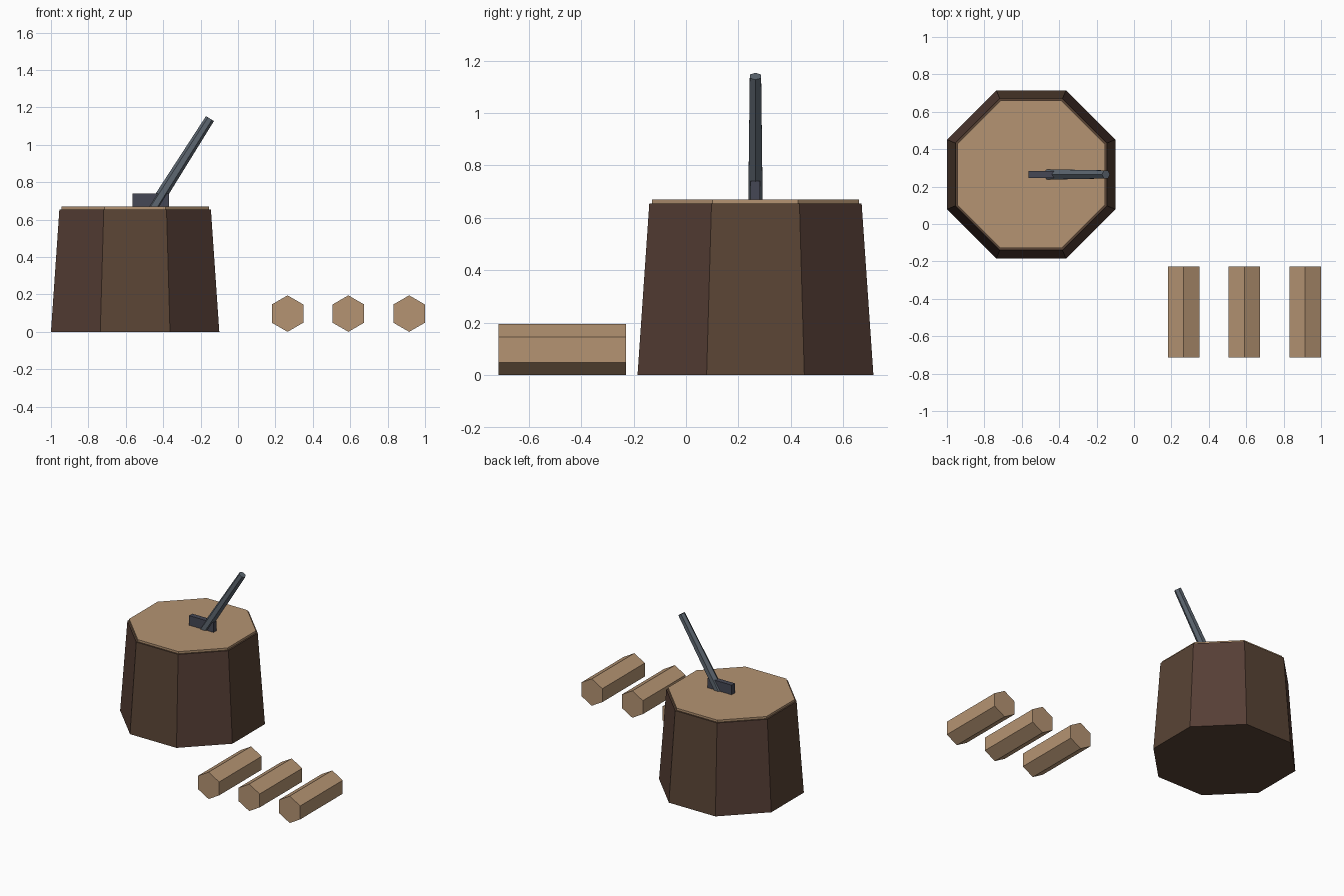
import bpy
import bmesh
from math import radians, cos
from mathutils import Matrix, Vector

cube = bpy.data.objects.get("Cube")
if cube:
    bpy.data.objects.remove(cube, do_unlink=True)


def material(name, rgb):
    mat = bpy.data.materials.new(name)
    mat.use_nodes = True
    mat.diffuse_color = (*rgb, 1)
    mat.node_tree.nodes["Principled BSDF"].inputs["Base Color"].default_value = (*rgb, 1)
    return mat


bark = material("brown bark", (0.10, 0.057, 0.035))
red_bark = material("reddish bark", (0.092, 0.048, 0.036))
cut_wood = material("cut wood", (0.46, 0.295, 0.17))
handle_grey = material("handle grey", (0.11, 0.135, 0.165))
head_grey = material("dark head grey", (0.06, 0.064, 0.09))


def finish(name, bm, *mats):
    mesh = bpy.data.meshes.new(name)
    bm.to_mesh(mesh)
    bm.free()
    for mat in mats:
        mesh.materials.append(mat)
    obj = bpy.data.objects.new(name, mesh)
    bpy.context.collection.objects.link(obj)
    return obj


def prism(name, sides, r_start, r_end, start, end, turn, *mats):
    """Tapered prism between two points, turned about its own axis."""
    start, end = Vector(start), Vector(end)
    axis = end - start
    place = (Matrix.Translation((start + end) / 2)
             @ Vector((0, 0, 1)).rotation_difference(axis).to_matrix().to_4x4()
             @ Matrix.Rotation(radians(turn), 4, "Z"))
    bm = bmesh.new()
    bmesh.ops.create_cone(bm, cap_ends=True, segments=sides, radius1=r_start,
                          radius2=r_end, depth=axis.length, matrix=place)
    return finish(name, bm, *mats)


# Chopping stump: octagonal, corner facets in the redder bark
cx, cy = -0.55, 0.265
to_corner = 1 / cos(radians(22.5))
stump = prism("stump", 8, 0.45 * to_corner, 0.405 * to_corner,
              (cx, cy, 0), (cx, cy, 0.655), 22.5, bark, red_bark)
for face in stump.data.polygons:
    n = face.normal
    face.material_index = int(min(abs(n.x), abs(n.y)) > 0.3)

# Pale cut top of the stump
prism("stump_top", 8, 0.394 * to_corner, 0.394 * to_corner,
      (cx, cy, 0.645), (cx, cy, 0.67), 22.5, cut_wood)

# Axe head sunk in the wood
bm = bmesh.new()
bmesh.ops.create_cube(bm, size=1)
bmesh.ops.scale(bm, vec=(0.195, 0.036, 0.11), verts=bm.verts)
bmesh.ops.translate(bm, vec=(-0.467, cy, 0.685), verts=bm.verts)
finish("axe_head", bm, head_grey)

# Slanted, slightly tapered axe handle
prism("axe_handle", 6, 0.032, 0.025, (-0.472, cy, 0.632), (-0.15, cy, 1.14),
      30, handle_grey)

# Row of split logs lying front to back
for i in range(3):
    x = 0.265 + 0.325 * i
    prism(f"log_{i + 1}", 6, 0.0975, 0.0975, (x, -0.715, 0.0975),
          (x, -0.228, 0.0975), 0, cut_wood)
